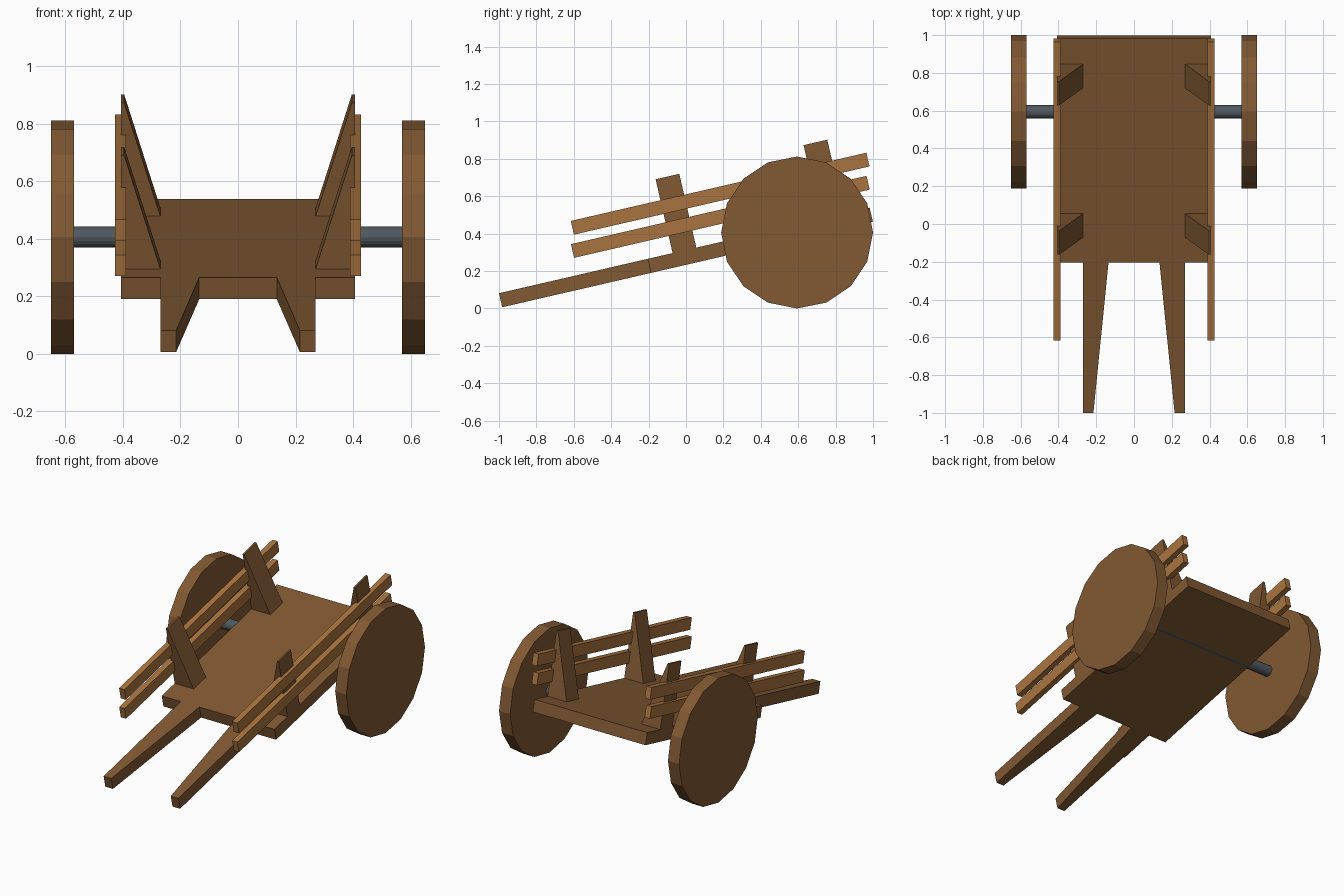
import bpy, bmesh, math
from mathutils import Matrix, Vector

if "Cube" in bpy.data.objects:
    bpy.data.objects.remove(bpy.data.objects["Cube"])

# The whole body tilts 13 degrees; its local origin is the bed's front top edge
TILT = Matrix.Translation((0, -0.205, 0.265)) @ Matrix.Rotation(math.radians(13), 4, 'X')


def material(name, color):
    m = bpy.data.materials.new(name)
    m.diffuse_color = (*color, 1)
    m.use_nodes = True
    m.node_tree.nodes["Principled BSDF"].inputs["Base Color"].default_value = m.diffuse_color
    return m


dark_wood = material("dark wood", (0.22, 0.10, 0.033))
light_wood = material("light wood", (0.40, 0.175, 0.05))
iron = material("iron", (0.08, 0.10, 0.115))


def prism(name, outline, offset, mat, matrix):
    """Extrude a closed outline of 3D points along an offset."""
    bm = bmesh.new()
    face = bm.faces.new([bm.verts.new(p) for p in outline])
    ext = bmesh.ops.extrude_face_region(bm, geom=[face])
    moved = [v for v in ext["geom"] if isinstance(v, bmesh.types.BMVert)]
    bmesh.ops.translate(bm, verts=moved, vec=Vector(offset))
    bmesh.ops.transform(bm, matrix=matrix, verts=bm.verts)
    bmesh.ops.recalc_face_normals(bm, faces=bm.faces)
    return finish(name, bm, mat)


def cylinder(name, x0, x1, radius, sides, mat):
    """Cylinder along x on the wheel axis."""
    c = Vector((0, 0.594, 0.406))
    ring = [(x0, c.y + radius * math.cos(2 * math.pi * i / sides),
             c.z + radius * math.sin(2 * math.pi * i / sides)) for i in range(sides)]
    return prism(name, ring, (x1 - x0, 0, 0), mat, Matrix())


def finish(name, bm, mat):
    me = bpy.data.meshes.new(name)
    bm.to_mesh(me)
    bm.free()
    me.materials.append(mat)
    ob = bpy.data.objects.new(name, me)
    bpy.context.collection.objects.link(ob)
    return ob


# Bed with two tapering handles, one board outline
half = [(0.135, 0), (0.215, -0.816), (0.27, -0.816), (0.27, 0), (0.407, 0), (0.407, 1.218)]
outline = half + [(-x, y) for x, y in reversed(half)]
prism("bed_and_handles", [(x, y, 0) for x, y in outline], (0, 0, -0.077), dark_wood, TILT)

for side, s in (("right", 1), ("left", -1)):
    # Wedge-shaped stakes, upright outside and sloping inside
    for place, u in (("front", 0.137), ("rear", 0.949)):
        wedge = [(0.27, 0), (0.407, 0), (0.407, 0.405), (0.396, 0.405)]
        prism(f"{place}_stake_{side}", [(s * x, u, z) for x, z in wedge],
              (0, 0.13, 0), dark_wood, TILT)
    # Side rails
    for place, u0, u1, v in (("lower", -0.382, 1.24, 0.094), ("upper", -0.355, 1.267, 0.215)):
        rect = [(s * 0.389, u0, v), (s * 0.427, u0, v),
                (s * 0.427, u0, v + 0.075), (s * 0.389, u0, v + 0.075)]
        prism(f"{place}_rail_{side}", rect, (0, u1 - u0, 0), light_wood, TILT)
    # Solid 16-sided wheel
    cylinder(f"wheel_{side}", s * 0.57, s * 0.65, 0.406, 16, dark_wood)

# Axle
cylinder("axle", -0.58, 0.58, 0.036, 16, iron)
